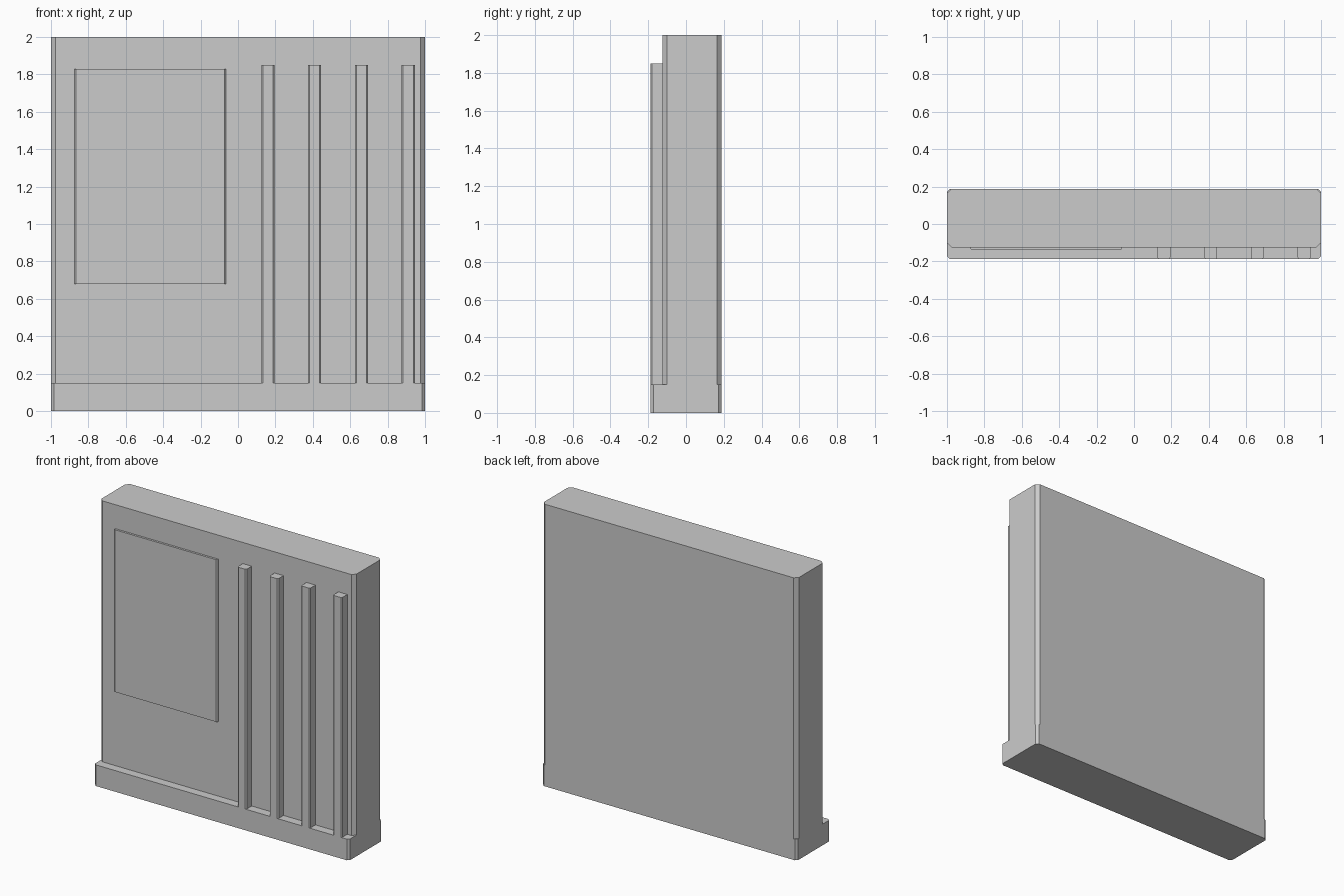
import bpy
import bmesh

cube = bpy.data.objects.get("Cube")
if cube:
    bpy.data.objects.remove(cube, do_unlink=True)

grey = bpy.data.materials.new("light_grey")
grey.use_nodes = True
colour = (0.6, 0.6, 0.6, 1)
grey.diffuse_color = colour
grey.node_tree.nodes["Principled BSDF"].inputs["Base Color"].default_value = colour


def slab(name, x, y, z, chamfer):
    """Box spanning the given ranges, with its upright edges chamfered."""
    bm = bmesh.new()
    bmesh.ops.create_cube(bm, size=1)
    for v in bm.verts:
        v.co = [lo + (c + 0.5) * (hi - lo) for c, (lo, hi) in zip(v.co, (x, y, z))]
    upright = [e for e in bm.edges
               if abs(e.verts[0].co.z - e.verts[1].co.z) > 0.01]
    bmesh.ops.bevel(bm, geom=upright, offset=chamfer, segments=1,
                    affect='EDGES', clamp_overlap=True)
    mesh = bpy.data.meshes.new(name)
    bm.to_mesh(mesh)
    bm.free()
    mesh.materials.append(grey)
    obj = bpy.data.objects.new(name, mesh)
    bpy.context.collection.objects.link(obj)
    return obj


front, back, wall_front = -0.187, 0.187, -0.125
ledge = 0.15

# Plinth and wall body
slab("plinth", (-1, 1), (front, back), (0, ledge), 0.016)
slab("wall", (-1, 1), (wall_front, back), (ledge, 2), 0.024)

# Shallow raised panel
slab("raised_panel", (-0.875, -0.065), (-0.14, -0.11), (0.68, 1.83), 0.008)

# Row of pilasters standing on the plinth
for i in range(4):
    x = 0.16 + i * 0.25
    slab(f"pilaster_{i + 1}", (x - 0.035, x + 0.035), (front, -0.115),
         (ledge, 1.85), 0.008)
